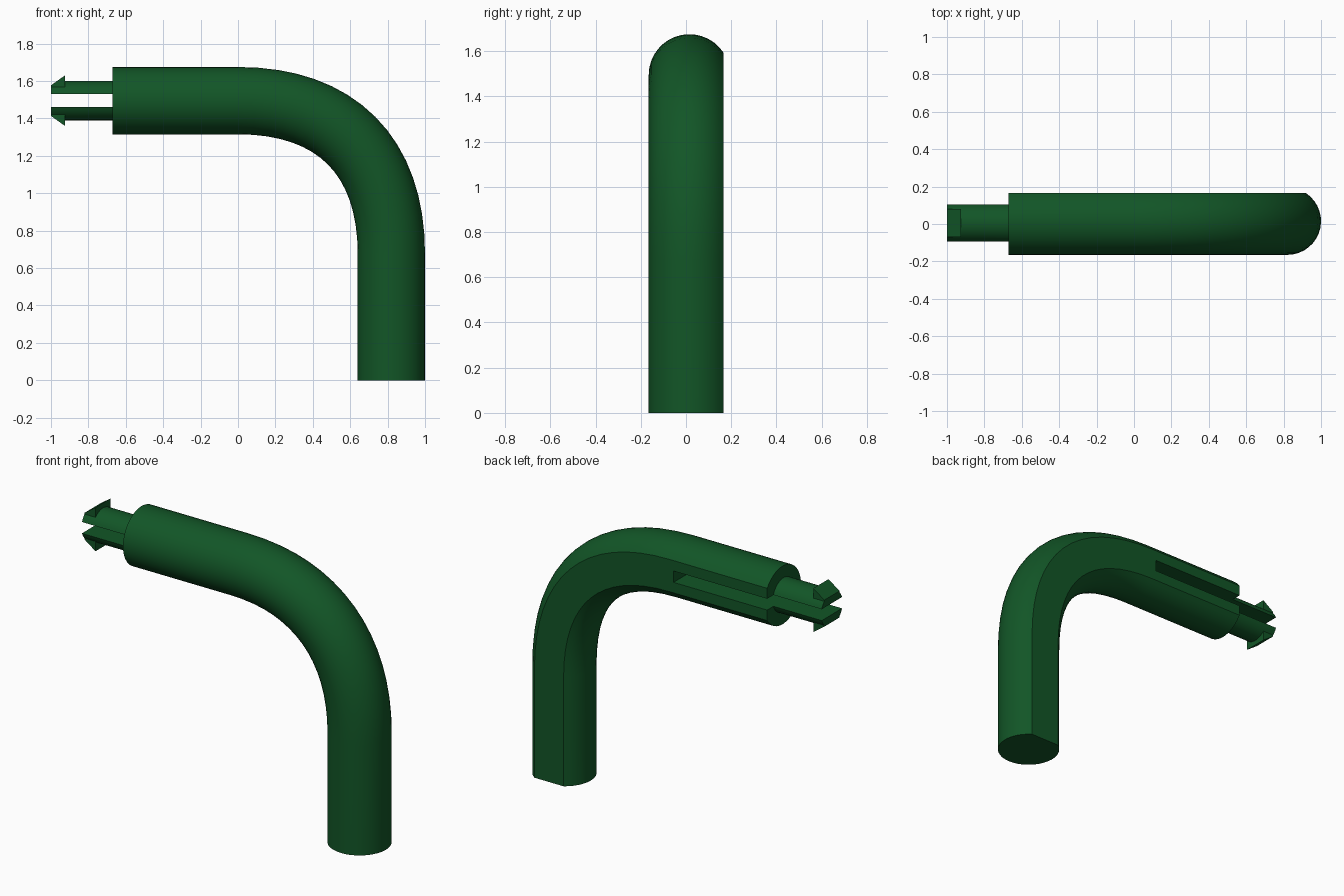
import bpy, bmesh, math
from mathutils import Vector

cube = bpy.data.objects.get("Cube")
if cube:
    bpy.data.objects.remove(cube, do_unlink=True)

green = bpy.data.materials.new("dark_green")
green.use_nodes = True
colour = (0.006, 0.092, 0.020, 1)
green.diffuse_color = colour
green.node_tree.nodes["Principled BSDF"].inputs["Base Color"].default_value = colour

AXIS_Z = 1.495      # height of the horizontal arm
LEG_X = 0.82        # centre of the upright leg
RADIUS = 0.18
END_X = -0.67       # open end of the arm
GAP = 0.035         # half height of the slot


def loft(name, rings):
    """Join equal rings of points into a closed, smooth-shaded solid."""
    bm = bmesh.new()
    loops = [[bm.verts.new(p) for p in ring] for ring in rings]
    n = len(loops[0])
    for a, b in zip(loops, loops[1:]):
        for i in range(n):
            j = (i + 1) % n
            bm.faces.new((a[i], a[j], b[j], b[i]))
    bm.faces.new(loops[0])
    bm.faces.new(loops[-1])
    bmesh.ops.remove_doubles(bm, verts=bm.verts, dist=1e-5)
    bmesh.ops.dissolve_degenerate(bm, edges=bm.edges, dist=1e-5)
    bmesh.ops.recalc_face_normals(bm, faces=bm.faces)
    mesh = bpy.data.meshes.new(name)
    bm.to_mesh(mesh)
    bm.free()
    mesh.materials.append(green)
    obj = bpy.data.objects.new(name, mesh)
    bpy.context.collection.objects.link(obj)
    return obj


def smooth(obj):
    bpy.ops.object.select_all(action='DESELECT')
    obj.select_set(True)
    bpy.context.view_layer.objects.active = obj
    bpy.ops.object.shade_smooth_by_angle(angle=math.radians(30))


# Bent bar: round section with a flat back, swept along arm, bend and leg
corner = math.asin(0.15 / RADIUS)
start, sweep, steps = math.pi - corner, math.pi + 2 * corner, 30
profile = [(RADIUS * math.cos(start + sweep * i / steps),
            RADIUS * math.sin(start + sweep * i / steps) + 0.015)
           for i in range(steps + 1)]

handle = 0.64 * LEG_X
p0, p3 = Vector((0, AXIS_Z)), Vector((LEG_X, AXIS_Z - LEG_X))
p1, p2 = p0 + Vector((handle, 0)), p3 + Vector((0, handle))
path = [(Vector((END_X, AXIS_Z)), Vector((1, 0)))]
for i in range(17):
    t = i / 16
    s = 1 - t
    point = s**3 * p0 + 3 * s * s * t * p1 + 3 * s * t * t * p2 + t**3 * p3
    tangent = s * s * (p1 - p0) + 2 * s * t * (p2 - p1) + t * t * (p3 - p2)
    path.append((point, tangent.normalized()))
path.append((Vector((LEG_X, 0)), Vector((0, -1))))

rings = [[(p.x - d.y * u, y, p.y + d.x * u) for u, y in profile]
         for p, d in path]
bar = loft("bent_bar", rings)

# Slot along the flat back of the arm
x0, x1, y0, y1 = -0.9, -0.03, -0.095, 0.4
cutter = loft("slot_cutter", [
    [(x, y0, AXIS_Z - GAP), (x, y1, AXIS_Z - GAP),
     (x, y1, AXIS_Z + GAP), (x, y0, AXIS_Z + GAP)] for x in (x0, x1)])
cutter.hide_render = True
cutter.hide_viewport = True
cut = bar.modifiers.new("slot", 'BOOLEAN')
cut.operation = 'DIFFERENCE'
cut.solver = 'EXACT'
cut.object = cutter
bpy.context.view_layer.objects.active = bar
bpy.ops.object.modifier_apply(modifier=cut.name)
bpy.data.objects.remove(cutter, do_unlink=True)
smooth(bar)


# Snap prongs: half-round fingers ending in flat-topped tapered barbs
def prong_ring(x, top, side):
    r, low = 0.105, math.asin(GAP / 0.105)
    mid = math.pi / 4
    flank = [low + (mid - low) * i / 3 for i in range(4)]
    crown = [mid + (math.pi - 2 * mid) * i / 8 for i in range(9)]
    pts = [(r * math.cos(a), r * math.sin(a)) for a in flank]
    pts += [(r * math.cos(a), top or r * math.sin(a)) for a in crown]
    pts += [(-r * math.cos(a), r * math.sin(a)) for a in reversed(flank)]
    return [(x, y + 0.005, AXIS_Z + side * z) for y, z in pts]


for name, side in (("upper_prong", 1), ("lower_prong", -1)):
    stations = ((END_X, None), (-0.925, None), (-0.925, 0.135), (-1.0, 0.082))
    smooth(loft(name, [prong_ring(x, top, side) for x, top in stations]))
